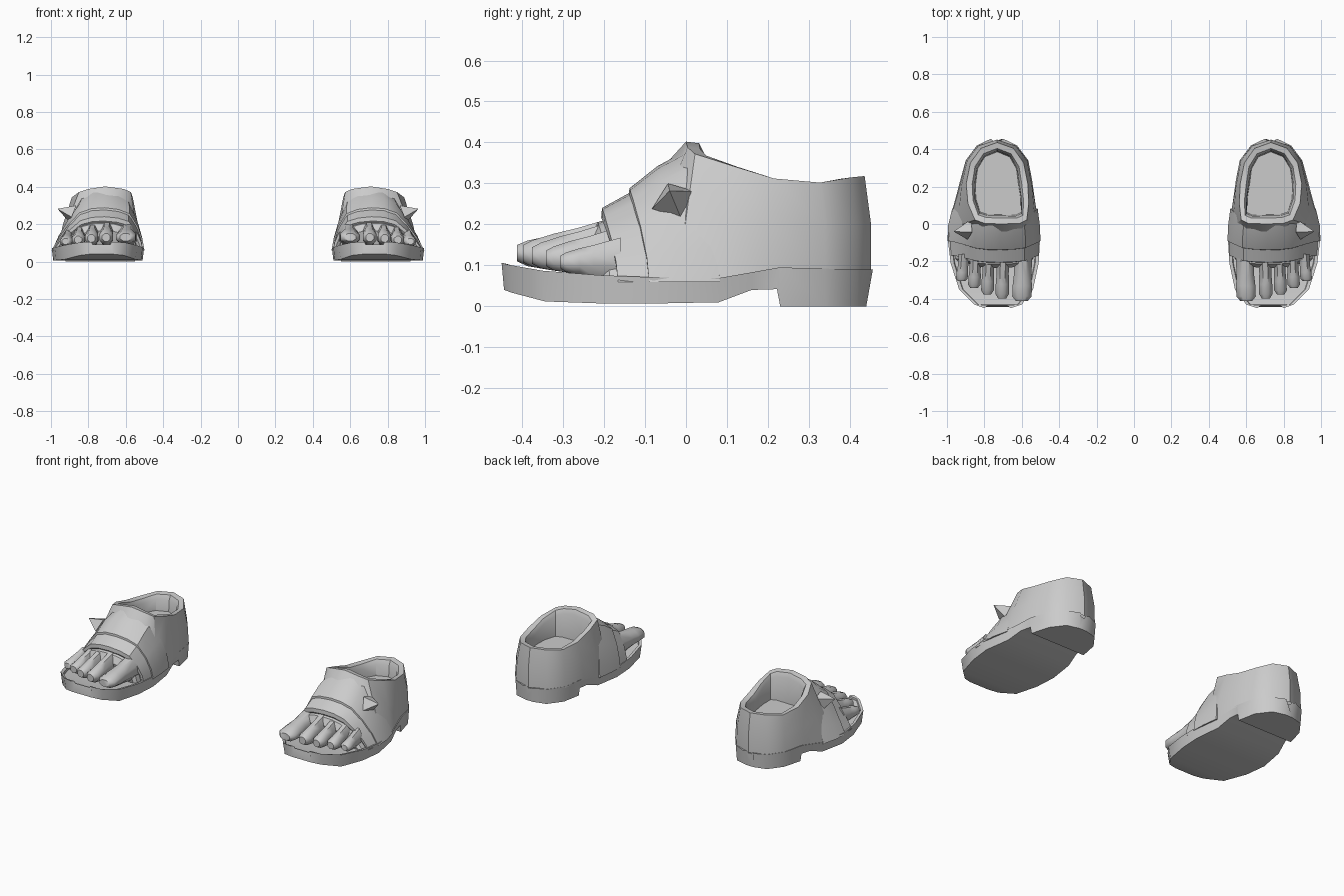
import bpy, bmesh
from math import cos, sin, pi
from mathutils import Vector


def finish(name, bm, angle=35):
    """Turn a bmesh of the +x sandal into an object mirrored to the -x side."""
    bmesh.ops.recalc_face_normals(bm, faces=bm.faces)
    mesh = bpy.data.meshes.new(name)
    bm.to_mesh(mesh)
    bm.free()
    ob = bpy.data.objects.new(name, mesh)
    bpy.context.collection.objects.link(ob)
    bpy.ops.object.select_all(action='DESELECT')
    ob.select_set(True)
    bpy.context.view_layer.objects.active = ob
    bpy.ops.object.shade_smooth_by_angle(angle=angle * pi / 180)
    mod = ob.modifiers.new("mirror", 'MIRROR')
    mod.use_mirror_merge = False
    return ob


def loft(name, rings, cap_start=True, cap_end=True, angle=35):
    """Skin a list of closed rings."""
    bm = bmesh.new()
    vs = [[bm.verts.new(p) for p in r] for r in rings]
    n = len(rings[0])
    for a, b in zip(vs, vs[1:]):
        for i in range(n):
            j = (i + 1) % n
            bm.faces.new((a[i], a[j], b[j], b[i]))
    if cap_start:
        bm.faces.new(vs[0][::-1])
    if cap_end:
        bm.faces.new(vs[-1])
    return finish(name, bm, angle)


# Sole with stepped heel: y, inner x, outer x, bottom z, top z
sole = [(-.45, .66, .80, .04, .106), (-.43, .60, .855, .033, .101),
        (-.35, .54, .935, .012, .087), (-.21, .51, .98, .007, .076),
        (-.08, .502, .996, .007, .071), (.08, .522, .97, .01, .069),
        (.16, .536, .948, .04, .083), (.222, .543, .932, .042, .094),
        (.23, .544, .93, 0, .095), (.34, .565, .90, 0, .092),
        (.42, .625, .84, 0, .09), (.456, .70, .765, 0, .09)]
rings = []
for y, xl, xr, zb, zt in sole:
    lip = .018
    yi = max(-.435, min(.44, y))
    rings.append([(xl + .008, yi if y > 0 else y + .006, zb), (xl, y, zt),
                  (xl + lip, yi, zt - .003), (xl + lip + .004, yi, zt - .014),
                  (xr - lip - .004, yi, zt - .014), (xr - lip, yi, zt - .003),
                  (xr, y, zt), (xr - .008, yi if y > 0 else y + .006, zb)])
loft("sole", rings)

# Straps: arched bands over the instep
ARCH = [(0, 0), (.02, .25), (.07, .55), (.16, .86), (.28, .96), (.43, 1),
        (.57, .98), (.70, .88), (.82, .60), (.93, .27), (1, 0)]


def arch(yb, yt, xl, xr, zt, inset=0, zb=.06):
    xl, xr, zt = xl + inset, xr - inset, zt - inset
    return [(xl + (xr - xl) * u, yb + (yt - yb) * v ** 1.6, zb + (zt - zb) * v)
            for u, v in ARCH]


loft("toe_strap", [arch(-.155, -.195, .515, .98, .225, .022),
                   arch(-.166, -.207, .513, .982, .225, .008),
                   arch(-.166, -.205, .508, .987, .24),
                   arch(-.07, -.10, .508, .99, .298)])
loft("instep_strap", [arch(-.08, -.125, .505, .99, .285, .025),
                      arch(-.09, -.14, .502, .994, .278, .006),
                      arch(-.09, -.138, .500, .997, .288),
                      arch(-.01, -.07, .503, .994, .342),
                      arch(.083, -.004, .515, .972, .378),
                      arch(.085, .0, .53, .957, .364)],
     cap_end=False)

# Heel cup: lower edge and matching rim
low = [(.71, -.12, .27), (.59, -.05, .27), (.525, -.02, .07), (.523, .08, .068),
       (.54, .2, .085), (.565, .34, .085), (.628, .417, .085), (.732, .451, .085),
       (.838, .417, .085), (.897, .34, .085), (.932, .2, .085), (.966, .08, .068),
       (.97, -.02, .07), (.83, -.05, .26)]
rim = [(.71, .0, .402), (.61, .004, .388), (.573, .022, .372), (.563, .11, .344),
       (.568, .215, .312), (.59, .327, .302), (.645, .405, .315), (.732, .436, .318),
       (.818, .405, .315), (.875, .327, .302), (.897, .215, .312), (.888, .11, .344),
       (.85, .022, .372), (.80, .004, .388)]
centre = Vector((.73, .21, 0))


def inset(p, d, z):
    v = Vector((p[0], p[1], 0)) - centre
    v = centre + v * (1 - d / v.length)
    return (v.x, v.y, z)


mid = []
for a, b in zip(low, rim):
    m = (Vector(a) + Vector(b)) / 2
    mid.append(inset(m, -.008 if m.y > .08 else 0, m.z))
loft("heel_cup", [low, mid, rim,
                  [inset(p, .032, p[2] - .004) for p in rim],
                  [inset(p, .045, p[2] - .03) for p in rim],
                  [inset(p, .05, .22) for p in rim]], cap_start=False)

# Forefoot joining the toes under the strap
loft("forefoot", [arch(-.13, -.15, .535, .96, .225),
                  arch(-.185, -.215, .54, .955, .205),
                  arch(-.20, -.235, .555, .94, .165)])

# Toes: tip x, tip y, back x, half width, tip top z, back top z
toes = [(.60, -.412, .592, .052, .158, .205), (.705, -.398, .70, .036, .158, .222),
        (.784, -.376, .776, .034, .152, .214), (.855, -.342, .845, .033, .143, .195),
        (.922, -.306, .908, .031, .13, .168)]
for k, (tx, ty, bx, w, tz, bz) in enumerate(toes):
    rings = []
    for t, wm, hm in [(0, .95, 1), (.45, .9, .98), (.68, 1, 1.03), (.9, 1, 1), (1, .6, .72)]:
        y = -.16 + (ty + .16) * t
        x = bx + (tx - bx) * t
        top = bz + (tz - bz) * min(1, t * 1.05)
        base = .07 + .03 * max(0, (-y - .2) / .2)
        h = (top - base) / 2
        c = base + h
        rings.append([(x + w * wm * cos(pi / 4 * (i + .5)) * 1.08, y,
                       c + h * hm * sin(pi / 4 * (i + .5)) * 1.08) for i in range(8)])
    loft("toe_%d" % (k + 1), rings, angle=50)

# Pyramid stud on the outer side of the strap
bm = bmesh.new()
base = [bm.verts.new(p) for p in [(.865, -.044, .30), (.872, .024, .28),
                                  (.905, -.012, .215), (.89, -.083, .238)]]
apex = bm.verts.new((.965, -.04, .282))
bm.faces.new(base)
for i in range(4):
    bm.faces.new((base[i], base[(i + 1) % 4], apex))
finish("stud", bm, 10)
